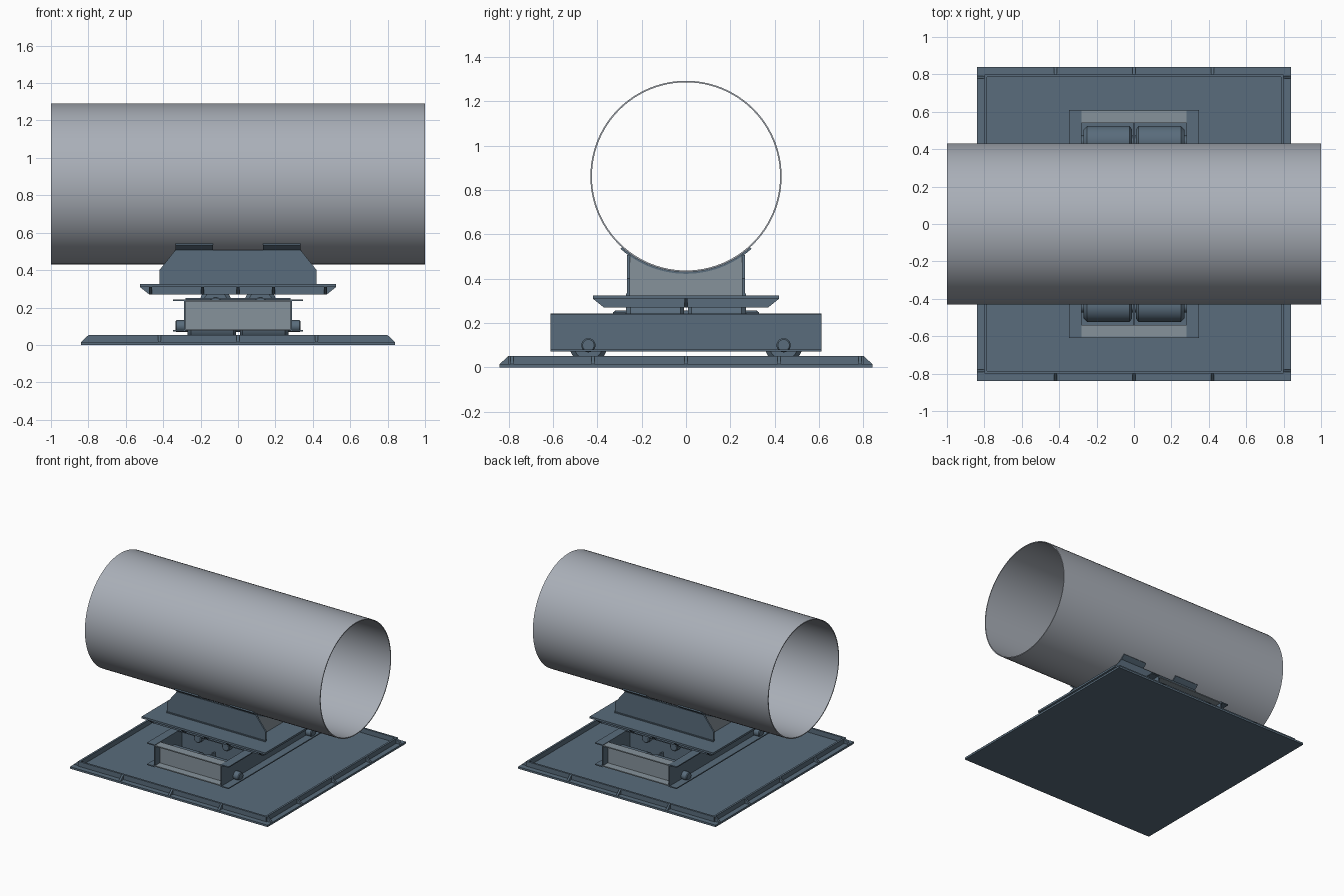
import bpy, bmesh
from math import sin, cos, pi, radians, sqrt
from mathutils import Matrix, Vector

if "Cube" in bpy.data.objects:
    bpy.data.objects.remove(bpy.data.objects["Cube"])


def material(name, rgb):
    m = bpy.data.materials.new(name)
    m.diffuse_color = (*rgb, 1)
    m.use_nodes = True
    m.node_tree.nodes["Principled BSDF"].inputs["Base Color"].default_value = m.diffuse_color
    return m


STEEL = material("blue_steel", (0.10, 0.15, 0.20))
LIGHT = material("light_steel", (0.24, 0.29, 0.33))
GREY = material("pipe_grey", (0.40, 0.43, 0.48))


def finish(bm, name, mat=STEEL, smooth=False):
    bmesh.ops.recalc_face_normals(bm, faces=bm.faces)
    me = bpy.data.meshes.new(name)
    bm.to_mesh(me)
    bm.free()
    me.materials.append(mat)
    ob = bpy.data.objects.new(name, me)
    bpy.context.collection.objects.link(ob)
    if smooth:
        bpy.ops.object.select_all(action='DESELECT')
        ob.select_set(True)
        bpy.context.view_layer.objects.active = ob
        bpy.ops.object.shade_smooth_by_angle(angle=radians(25))
    return ob


def box(bm, x, y, z):
    c = Vector([(a + b) / 2 for a, b in (x, y, z)])
    s = [abs(b - a) for a, b in (x, y, z)]
    bmesh.ops.create_cube(bm, size=1, matrix=Matrix.Translation(c) @ Matrix.Diagonal((*s, 1)))


def prism(bm, pts, step):
    """Extrude a planar polygon by a vector."""
    f = bm.faces.new([bm.verts.new(p) for p in pts])
    out = bmesh.ops.extrude_face_region(bm, geom=[f])["geom"]
    bmesh.ops.translate(bm, vec=step, verts=[v for v in out if isinstance(v, bmesh.types.BMVert)])
    bm.faces.ensure_lookup_table()
    if not f.is_valid or len(f.link_loops if hasattr(f, "link_loops") else [1]) == 0:
        return
    if all(len(e.link_faces) < 2 for e in f.edges):
        bm.faces.new([v for v in f.verts])


def lathe(bm, profile, axis, centre, n=32):
    """Revolve (position, radius) pairs around the x or y axis."""
    rings = []
    for t, r in profile:
        ring = []
        for i in range(n):
            a = 2 * pi * i / n
            p = (t, r * cos(a), r * sin(a)) if axis == 'x' else (r * cos(a), t, r * sin(a))
            ring.append(bm.verts.new(Vector(p) + Vector(centre)))
        rings.append(ring)
    for p, q in zip(rings, rings[1:]):
        for i in range(n):
            bm.faces.new((p[i], p[(i + 1) % n], q[(i + 1) % n], q[i]))
    bm.faces.new(rings[0])
    bm.faces.new(rings[-1])


def arc(r, a0, a1, n):
    """Points under the pipe centre, angle measured from straight down."""
    return [(r * sin(a0 + (a1 - a0) * i / n), ZC - r * cos(a0 + (a1 - a0) * i / n)) for i in range(n + 1)]


ZC, R = 0.861, 0.431

# pipe: thin open tube
bm = bmesh.new()
N = 96
loops = [[bm.verts.new((x, r * sin(2 * pi * i / N), ZC + r * cos(2 * pi * i / N))) for i in range(N)]
         for x, r in ((-1, R), (1, R), (1, R - 0.007), (-1, R - 0.007))]
for k in range(4):
    p, q = loops[k], loops[(k + 1) % 4]
    for i in range(N):
        bm.faces.new((p[i], p[(i + 1) % N], q[(i + 1) % N], q[i]))
finish(bm, "pipe", GREY, True)


# slide plates with raised rim bars and triangular gussets
def slide_plate(name, hx, hy, z0, s, inset, h, xs, ys):
    bm = bmesh.new()
    t, w, g = 0.015, 0.015, 0.007
    z1, z2 = z0 + s * t, z0 + s * h
    box(bm, (-hx, hx), (-hy, hy), (z0, z1))
    ix, iy = hx - inset, hy - inset
    for d in (-1, 1):
        box(bm, (d * (ix - w), d * ix), (-iy, iy), (z1, z2))
        box(bm, (-ix + w, ix - w), (d * (iy - w), d * iy), (z1, z2))
        for x in xs:
            prism(bm, [(x - g, d * iy, z1), (x - g, d * hy, z1), (x - g, d * iy, z2)], (2 * g, 0, 0))
        for y in ys:
            prism(bm, [(d * ix, y - g, z1), (d * hx, y - g, z1), (d * ix, y - g, z2)], (0, 2 * g, 0))
    finish(bm, name)


slide_plate("base_plate", 0.84, 0.84, 0, 1, 0.04, 0.052,
            (-0.42, 0, 0.42), (-0.785, -0.42, 0, 0.42, 0.785))
slide_plate("upper_plate", 0.525, 0.42, 0.325, -1, 0.05, 0.055,
            (-0.466, -0.19, 0, 0.19, 0.466), (0,))

# carriage frame: outward channels, long sides, ends and cross members
T = 0.008
for d, side in ((-1, "a"), (1, "b")):
    bm = bmesh.new()
    box(bm, (d * 0.28, d * 0.288), (-0.61, 0.61), (0.072, 0.244))
    for z in (0.072, 0.236):
        box(bm, (d * 0.288, d * 0.347), (-0.61, 0.61), (z, z + T))
    finish(bm, "side_channel_" + side)

    bm = bmesh.new()
    box(bm, (-0.28, 0.28), (d * 0.54, d * 0.55), (0.076, 0.24))
    for z in (0.076, 0.232):
        box(bm, (-0.28, 0.28), (d * 0.55, d * 0.608), (z, z + T))
    finish(bm, "end_channel_" + side, LIGHT)

    bm = bmesh.new()
    box(bm, (-0.28, 0.28), (d * 0.272, d * 0.28), (0.078, 0.25))
    for z in (0.078, 0.242):
        box(bm, (-0.28, 0.28), (d * 0.28, d * 0.33), (z, z + T))
    finish(bm, "cross_channel_" + side)

    # centre rib between the paired lower rollers
    bm = bmesh.new()
    box(bm, (-0.005, 0.005), (d * 0.28, d * 0.54), (0.078, 0.14))
    finish(bm, "roller_rib_" + side)

    # lower rollers roll along y, upper rollers roll along x
    for axis, c, half in (('x', (0, d * 0.44, 0.1), 0.335), ('y', (d * 0.12, 0, 0.224), 0.325)):
        label = "lower" if axis == 'x' else "upper"
        for e, end in ((-1, "left"), (1, "right")):
            bm = bmesh.new()
            lathe(bm, [(e * 0.01, 0.065), (e * 0.025, 0.085), (e * 0.25, 0.085), (e * 0.27, 0.065)], axis, c, 40)
            finish(bm, f"{label}_roller_{side}_{end}", smooth=True)
        bm = bmesh.new()
        lathe(bm, [(-half, 0.026), (-half + 0.006, 0.032), (half - 0.006, 0.032), (half, 0.026)], axis, c, 24)
        finish(bm, f"{label}_axle_{side}", smooth=True)

    # saddle side plate with clipped upper corners, weld bead at the foot
    bm = bmesh.new()
    prism(bm, [(x, d * 0.265, z) for x, z in ((-0.42, 0.325), (0.42, 0.325), (0.42, 0.40),
                                              (0.335, 0.507), (-0.335, 0.507), (-0.42, 0.40))],
          (0, -d * 0.012, 0))
    box(bm, (-0.42, 0.42), (d * 0.265, d * 0.27), (0.325, 0.333))
    finish(bm, "saddle_side_" + side)

    # saddle cross plate with a top edge following the pipe
    bm = bmesh.new()
    a = math_a = 0.61
    rs = R + 0.008
    top = [(max(-0.253, min(0.253, y)), z) for y, z in arc(rs, -0.61, 0.61, 24)]
    prism(bm, [(d * 0.335, y, z) for y, z in [(0.253, 0.325), (-0.253, 0.325)] + top], (-d * 0.012, 0, 0))
    finish(bm, "saddle_cross_plate_" + side, LIGHT)

    # curved strap pad between pipe and saddle
    bm = bmesh.new()
    section = arc(R + 0.009, -0.735, 0.735, 32) + arc(R, 0.735, -0.735, 32)
    prism(bm, [(d * 0.135, y, z) for y, z in section], (d * 0.2, 0, 0))
    finish(bm, "pipe_pad_" + side, smooth=True)
